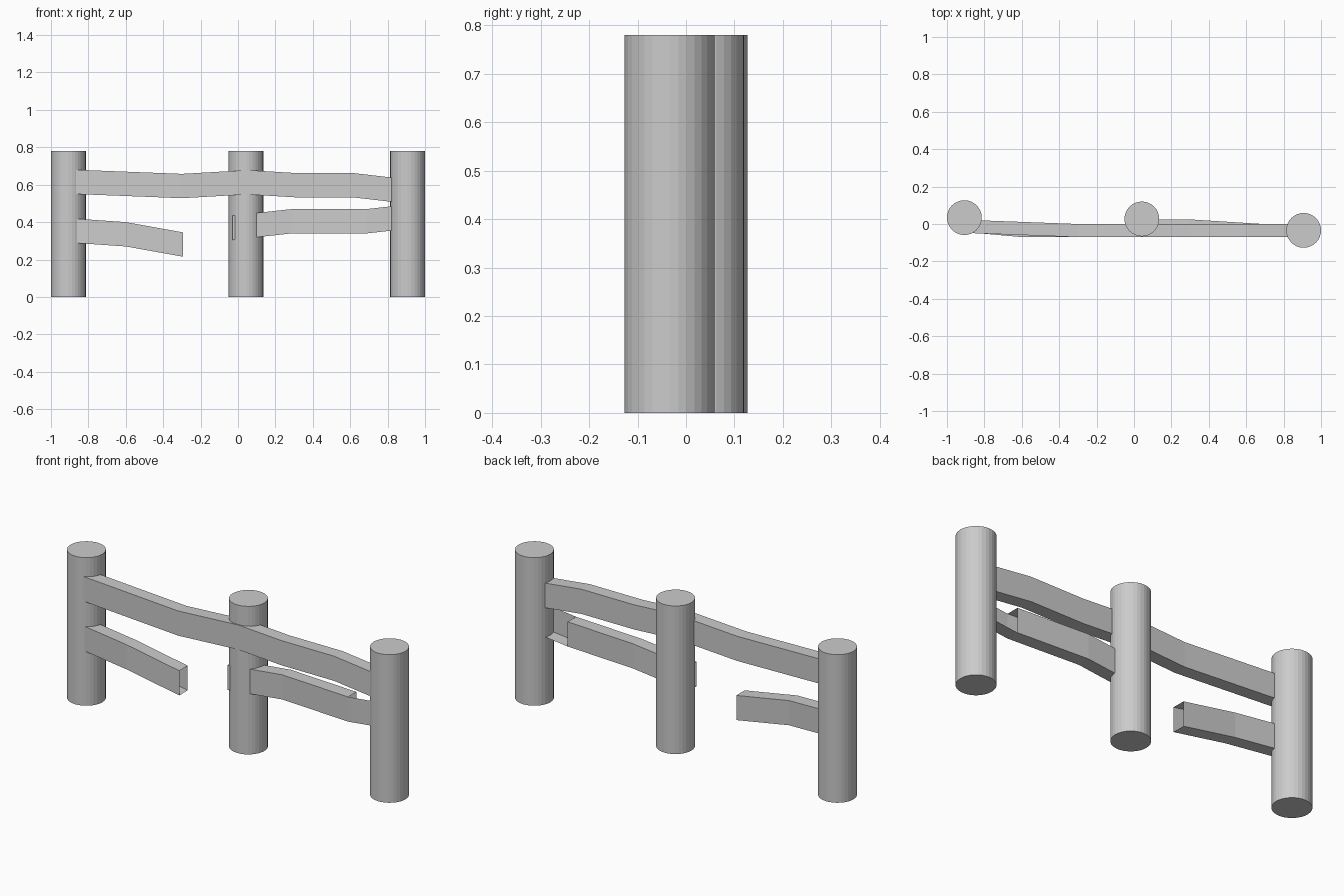
import bpy, bmesh
from mathutils import Matrix

if "Cube" in bpy.data.objects:
    bpy.data.objects.remove(bpy.data.objects["Cube"])

HEIGHT, RADIUS = 0.78, 0.093
RAIL_H, RAIL_T = 0.13, 0.07


def finish(bm, name):
    mesh = bpy.data.meshes.new(name)
    bm.to_mesh(mesh)
    bm.free()
    obj = bpy.data.objects.new(name, mesh)
    bpy.context.collection.objects.link(obj)
    return obj


def post(name, x, y):
    bm = bmesh.new()
    bmesh.ops.create_cone(bm, cap_ends=True, segments=32, radius1=RADIUS, radius2=RADIUS,
                          depth=HEIGHT, matrix=Matrix.Translation((x, y, HEIGHT / 2)))
    finish(bm, name)


def rail(name, stations, broken_last=False):
    """Open-ended box sleeve; stations are (x, front y, top z)."""
    bm = bmesh.new()
    rings = []
    for x, y, z in stations:
        corners = [(y, z), (y, z - RAIL_H), (y + RAIL_T, z - RAIL_H), (y + RAIL_T, z)]
        rings.append([bm.verts.new((x, cy, cz)) for cy, cz in corners])
    for i, (a, b) in enumerate(zip(rings, rings[1:])):
        # A broken last section keeps only its front and bottom boards
        sides = 2 if broken_last and i == len(rings) - 2 else 4
        for k in range(sides):
            n = (k + 1) % 4
            bm.faces.new((a[k], a[n], b[n], b[k]))
    finish(bm, name)


# Three round posts, slightly out of line
post("left_post", -0.907, 0.034)
post("middle_post", 0.042, 0.027)
post("right_post", 0.907, -0.034)

# Long sagging top rail
rail("top_rail", [(-0.89, -0.048, 0.681), (-0.3, -0.07, 0.658), (0.05, -0.07, 0.678),
                  (0.3, -0.07, 0.663), (0.61, -0.07, 0.663), (0.87, -0.07, 0.633)])

# Snapped lower left rail
rail("lower_left_rail", [(-0.89, -0.044, 0.42), (-0.6, -0.07, 0.4), (-0.293, -0.07, 0.345)])

# Lower right rail, split away near the right post
rail("lower_right_rail", [(-0.03, -0.045, 0.435), (0.29, -0.045, 0.47),
                          (0.69, -0.07, 0.47), (0.87, -0.07, 0.49)], broken_last=True)
